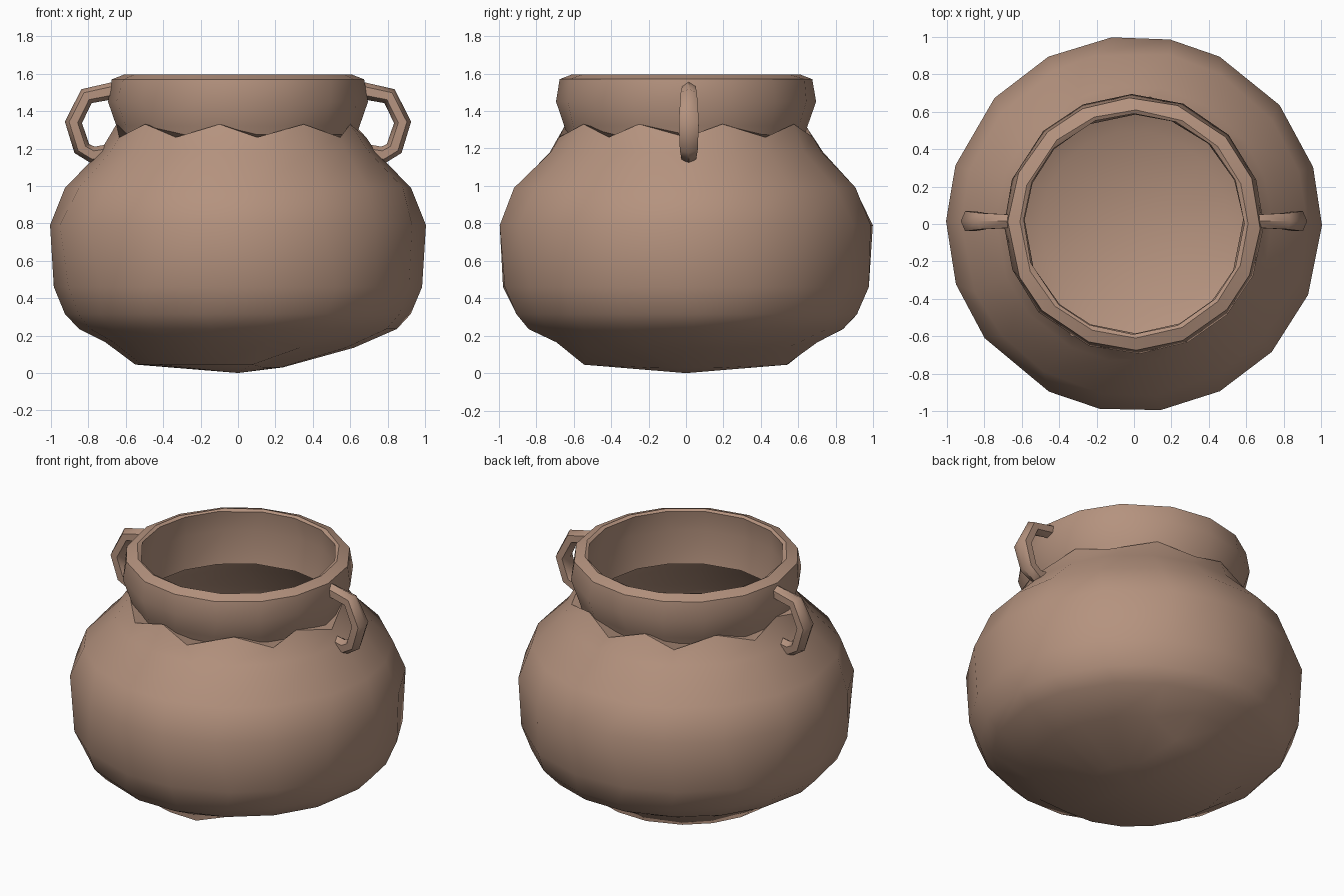
import bpy, bmesh, math, random
from mathutils import Vector

random.seed(4)
if "Cube" in bpy.data.objects:
    bpy.data.objects.remove(bpy.data.objects["Cube"], do_unlink=True)

clay = bpy.data.materials.new("brown clay")
clay.use_nodes = True
colour = (0.46, 0.29, 0.21, 1)
clay.diffuse_color = colour
clay.node_tree.nodes["Principled BSDF"].inputs["Base Color"].default_value = colour


def finish(name, bm, angle):
    bmesh.ops.recalc_face_normals(bm, faces=bm.faces)
    mesh = bpy.data.meshes.new(name)
    bm.to_mesh(mesh)
    bm.free()
    mesh.materials.append(clay)
    obj = bpy.data.objects.new(name, mesh)
    bpy.context.collection.objects.link(obj)
    bpy.ops.object.select_all(action='DESELECT')
    obj.select_set(True)
    bpy.context.view_layer.objects.active = obj
    bpy.ops.object.shade_smooth_by_angle(angle=math.radians(angle))
    return obj


def bridge(bm, a, b):
    n = len(a)
    for i in range(n):
        j = (i + 1) % n
        bm.faces.new((a[i], a[j], b[j], b[i]))


def ring(bm, radius, z, sides, wobble, shape=None):
    verts = []
    for i in range(sides):
        angle = math.tau * (i + random.uniform(-wobble, wobble)) / sides
        r, h = shape(i, angle, radius, z) if shape else (radius, z)
        verts.append(bm.verts.new((r * math.cos(angle), r * math.sin(angle), h)))
    return verts


def fan(bm, verts, z):
    tip = bm.verts.new((0, 0, z))
    for i, v in enumerate(verts):
        bm.faces.new((v, verts[(i + 1) % len(verts)], tip))


# Hand-made unevenness: chipped base on one side, ragged shoulder edge
def chipped(i, angle, r, z):
    if math.cos(angle) > 0.4:
        return (0.24, 0.03) if r < 0.6 else (0.62, 0.135)
    return r, z


def ragged(i, angle, r, z):
    return (r, z) if i % 2 else (r + 0.035, z - 0.07)


# Body: outer wall upward, then inner wall down to a rounded floor
SIDES = 18
bm = bmesh.new()
outer = [(0.55, 0.045), (0.71, 0.165), (0.85, 0.235), (0.925, 0.315),
         (0.985, 0.46), (1.005, 0.79), (0.925, 0.99), (0.74, 1.18)]
inner = [(0.61, 1.28), (0.69, 1.15), (0.88, 0.97), (0.955, 0.79),
         (0.935, 0.47), (0.8, 0.29), (0.5, 0.13)]
rings = [ring(bm, r, z, SIDES, 0.16, chipped if r < 0.75 and z < 0.2 else None)
         for r, z in outer]
rings.append(ring(bm, 0.65, 1.33, SIDES, 0.16, ragged))
rings += [ring(bm, r, z, SIDES, 0.1) for r, z in inner]
for a, b in zip(rings, rings[1:]):
    bridge(bm, a, b)
fan(bm, rings[0], 0)
fan(bm, rings[-1], 0.07)
finish("pot_body", bm, 40)

# Collar: closed band sunk into the shoulder
bm = bmesh.new()
collar = [(0.625, 1.24), (0.65, 1.32), (0.695, 1.45), (0.675, 1.57),
          (0.61, 1.595), (0.59, 1.585), (0.61, 1.45), (0.585, 1.24)]
rings = [ring(bm, r, z, 16, 0.12) for r, z in collar]
for a, b in zip(rings, rings[1:] + rings[:1]):
    bridge(bm, a, b)
finish("neck_collar", bm, 40)

# Handles: six-sided loops from collar to shoulder
path = [(0.64, 1.515), (0.81, 1.48), (0.88, 1.34), (0.835, 1.2),
        (0.775, 1.165), (0.70, 1.175)]
widths = [0.04, 0.05, 0.062, 0.055, 0.045, 0.04]
for name, side in (("left_handle", 1), ("right_handle", -1)):
    bm = bmesh.new()
    points = [Vector((x, 0, z)) for x, z in path]
    loops = []
    for k, p in enumerate(points):
        along = points[min(k + 1, len(points) - 1)] - points[max(k - 1, 0)]
        across = Vector((along.z, 0, -along.x)).normalized()
        loop = []
        for i in range(6):
            t = math.tau * i / 6
            q = p + across * 0.046 * math.cos(t)
            loop.append(bm.verts.new((side * q.x, 0.015 + widths[k] * math.sin(t), q.z)))
        loops.append(loop)
    for a, b in zip(loops, loops[1:]):
        bridge(bm, a, b)
    bm.faces.new(loops[0])
    bm.faces.new(loops[-1])
    finish(name, bm, 50)
